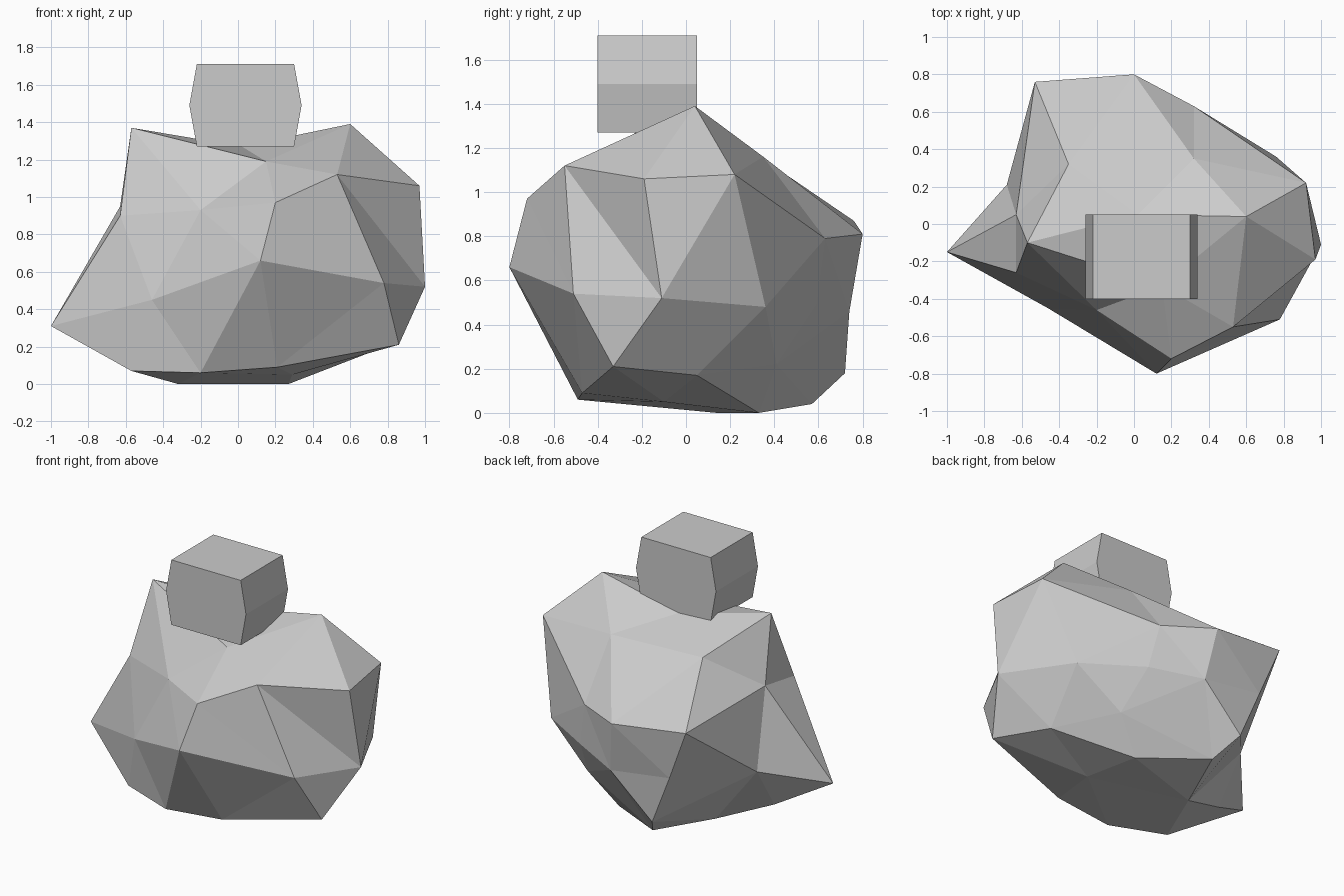
import bpy, bmesh
from mathutils import Vector

if "Cube" in bpy.data.objects:
    bpy.data.objects.remove(bpy.data.objects["Cube"])


def finish(name, bm):
    bmesh.ops.recalc_face_normals(bm, faces=bm.faces)
    mesh = bpy.data.meshes.new(name)
    bm.to_mesh(mesh)
    bm.free()
    obj = bpy.data.objects.new(name, mesh)
    bpy.context.collection.objects.link(obj)
    return obj


# Boulder: corner points by height band
CENTRE = Vector((0, 0, 0.65))
crown = [(-.57, -.10, 1.37), (.02, .05, 1.27), (.60, .04, 1.39), (.15, -.33, 1.19),
         (-.35, .32, 1.17), (.32, .35, 1.16), (.53, -.55, 1.12), (.97, -.19, 1.06),
         (.92, .22, 1.08)]
upper = [(-.63, .05, .95), (-.63, -.26, .90), (-.20, -.46, .93), (.20, -.72, .97),
         (.32, .63, .79), (0, .80, .81), (-.53, .76, .87)]
middle = [(-1.0, -.15, .31), (-.46, -.45, .45), (.12, -.80, .66), (.78, -.51, .54),
          (1.0, -.11, .52), (.76, .36, .48), (.38, .59, .49), (.05, .74, .46),
          (-.39, .735, .52), (-.68, .21, .44)]
base = [(.86, -.33, .21), (.71, .05, .17), (.45, .41, .22), (-.25, .72, .18),
        (.21, -.47, .09), (-.20, -.49, .06), (-.57, -.36, .07), (-.67, .01, .14),
        (-.15, .57, .04), (.29, -.10, .05), (-.32, .14, 0), (.27, .33, 0)]


def build_boulder():
    points = [Vector(p) for p in crown + upper + middle + base]
    bm = bmesh.new()
    # skin the points on a sphere, then pull them to their real places
    verts = [bm.verts.new((p - CENTRE).normalized()) for p in points]
    bmesh.ops.convex_hull(bm, input=verts)
    for v, p in zip(verts, points):
        v.co = p
    # turn the diagonals that make the creases on the front right
    for a, b in ((middle[3], crown[7]), (middle[2], crown[6])):
        va, vb = (min(bm.verts, key=lambda v: (v.co - Vector(q)).length) for q in (a, b))
        edge = bm.edges.get((va, vb))
        if edge:
            bmesh.ops.rotate_edges(bm, edges=[edge], use_ccw=False)
    return finish("boulder", bm)


# Block on top: bulged six-sided profile extruded front to back
def build_block():
    x, z, y0, y1 = 0.04, 1.49, -0.40, 0.05
    profile = [(-.26, -.22), (.26, -.22), (.30, 0), (.26, .22), (-.26, .22), (-.30, 0)]
    bm = bmesh.new()
    face = bm.faces.new([bm.verts.new((x + px, y0, z + pz)) for px, pz in profile])
    ext = bmesh.ops.extrude_face_region(bm, geom=[face], use_keep_orig=True)
    moved = [g for g in ext["geom"] if isinstance(g, bmesh.types.BMVert)]
    bmesh.ops.translate(bm, vec=(0, y1 - y0, 0), verts=moved)
    return finish("top_block", bm)


build_boulder()
build_block()
